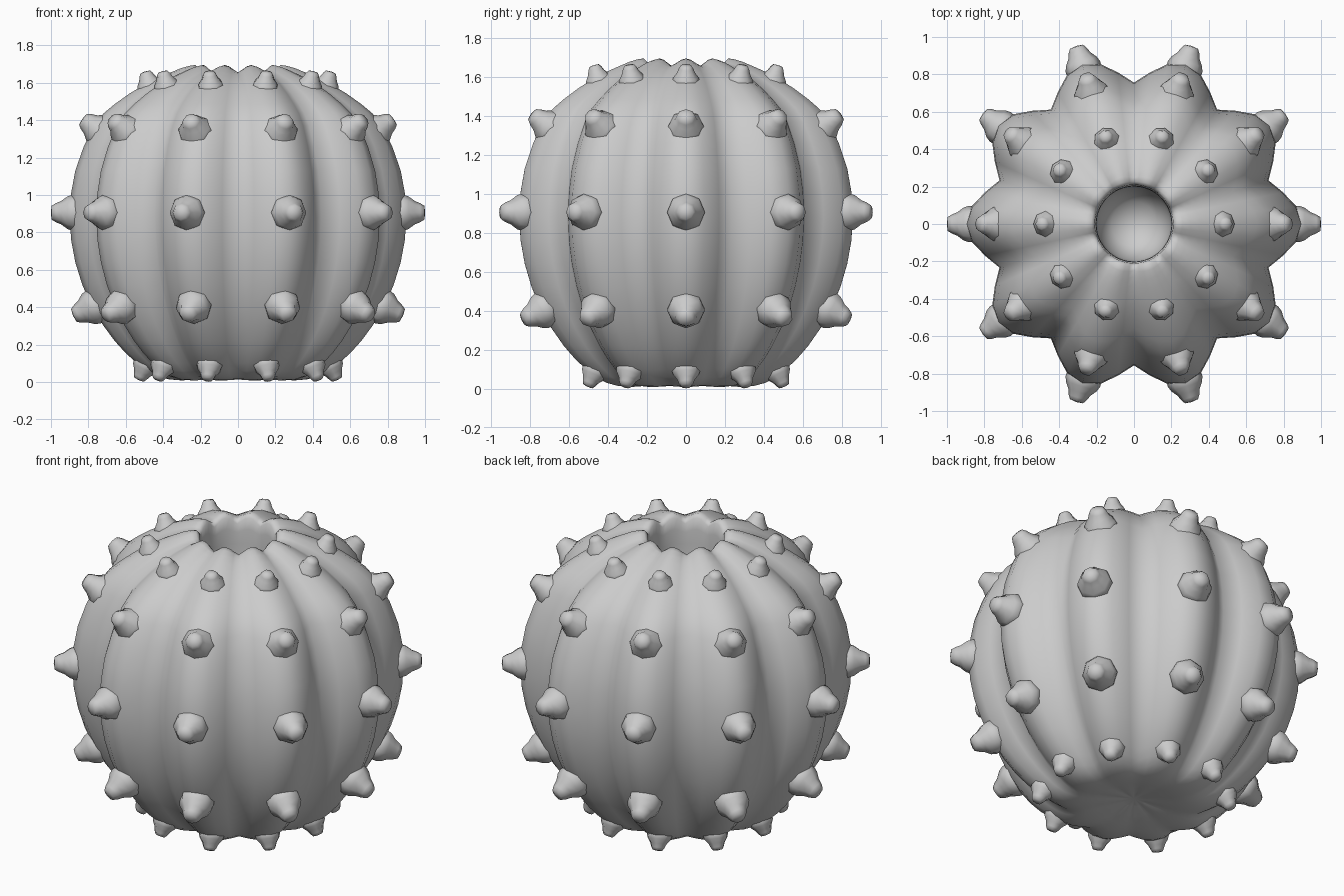
import bpy, bmesh, math
from mathutils import Vector

if "Cube" in bpy.data.objects:
    bpy.data.objects.remove(bpy.data.objects["Cube"])

RIBS = 10
STEPS = 6                      # segments per rib


def spin_profile(name, rings, sides, shape):
    """Revolve rings; shape(ring, angle) gives a point, first/last rings close to a pole."""
    bm = bmesh.new()
    loops = []
    for i, ring in enumerate(rings):
        if i in (0, len(rings) - 1):
            loops.append([bm.verts.new(shape(ring, 0))] * sides)
        else:
            loops.append([bm.verts.new(shape(ring, 2 * math.pi * k / sides)) for k in range(sides)])
    for a, b in zip(loops, loops[1:]):
        for k in range(sides):
            n = (k + 1) % sides
            quad = list(dict.fromkeys([a[k], a[n], b[n], b[k]]))
            bm.faces.new(quad)
    bmesh.ops.recalc_face_normals(bm, faces=bm.faces)
    mesh = bpy.data.meshes.new(name)
    bm.to_mesh(mesh)
    bm.free()
    for p in mesh.polygons:
        p.use_smooth = True
    return mesh


def add(name, mesh):
    ob = bpy.data.objects.new(name, mesh)
    bpy.context.collection.objects.link(ob)
    return ob


def smooth_path(pts, n=2):
    """Catmull-Rom refinement of the profile points."""
    pts = [Vector(p) for p in pts]
    out = []
    for i in range(len(pts) - 1):
        p0, p1, p2 = pts[max(i - 1, 0)], pts[i], pts[i + 1]
        p3 = pts[min(i + 2, len(pts) - 1)]
        for j in range(n):
            t = j / n
            out.append(0.5 * (2 * p1 + (p2 - p0) * t + (2 * p0 - 5 * p1 + 4 * p2 - p3) * t * t
                              + (3 * p1 - p0 - 3 * p2 + p3) * t ** 3))
    return out + [pts[-1]]


# Ribbed hollow body: crest radius, height, groove depth, groove height shift
profile = [
    (0, .05, 0, 0), (.15, .025, .05, .005), (.30, .008, .12, .005), (.43, .03, .15, 0),
    (.54, .10, .16, 0), (.66, .22, .16, 0), (.785, .41, .16, 0), (.87, .64, .16, 0),
    (.90, .88, .16, 0), (.87, 1.13, .16, 0), (.77, 1.37, .16, 0), (.66, 1.485, .16, 0),
    (.50, 1.59, .15, -.005), (.36, 1.655, .10, -.02), (.26, 1.69, .04, -.035),
    (.21, 1.675, 0, -.04), (.20, 1.52, 0, 0), (.19, 1.35, 0, 0), (.12, 1.22, 0, 0),
    (0, 1.18, 0, 0),
]


def ribbed(ring, ang):
    r, z, depth, dz = ring
    groove = 1 - abs(math.cos(ang * RIBS / 2)) ** 1.3
    r = max(r, 0) * (1 - depth * groove)
    return (r * math.cos(ang), r * math.sin(ang), z + dz * groove)


path = [tuple(v) for v in smooth_path(profile)]
add("ribbed_body", spin_profile("ribbed_body", path, RIBS * STEPS, ribbed))

# Blunt thorn along +z, eight sided, flared foot and rounded tip
thorn_rings = [(0, -.05), (.095, -.04), (.10, .01), (.09, .04), (.064, .075),
               (.052, .105), (.038, .127), (0, .132)]
thorn = spin_profile("thorn", thorn_rings, 8,
                     lambda p, a: (p[0] * math.cos(a), p[0] * math.sin(a), p[1]))

# Rows of thorns: radius, height, tilt in degrees, scale
rows = [(.468, 1.57, 72, .72), (.73, 1.335, 35, .95), (.873, .905, 0, .97),
        (.765, .405, -24, .97), (.49, .095, -64, .72)]
for row, (r, z, tilt, scale) in enumerate(rows):
    t = math.radians(tilt)
    for k in range(RIBS):
        a = 2 * math.pi * k / RIBS
        ob = add(f"thorn_row{row + 1}_{k + 1}", thorn)
        ob.location = (r * math.cos(a), r * math.sin(a), z)
        ob.rotation_euler = (0, math.pi / 2 - t, a)
        ob.scale = (scale,) * 3
